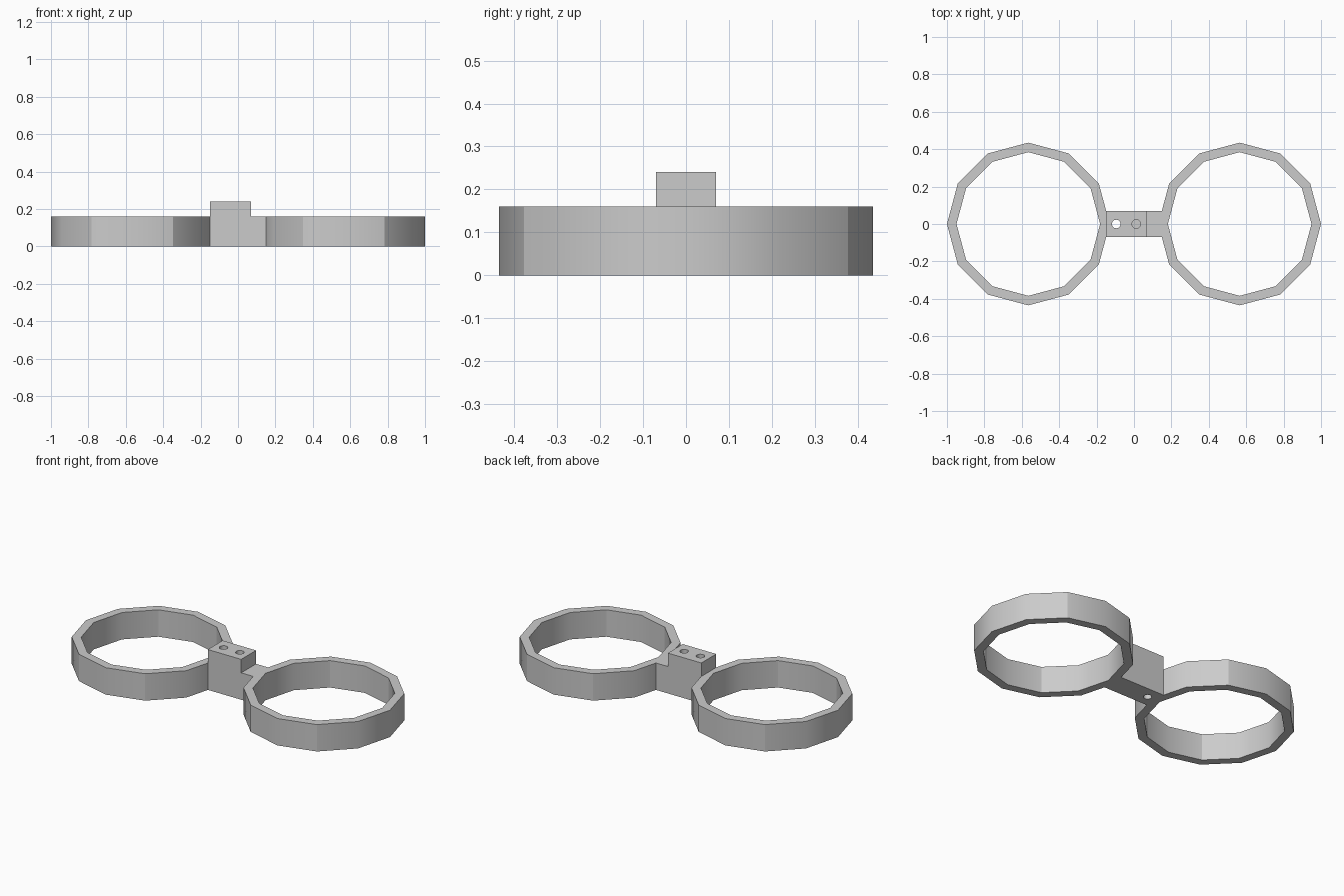
import bpy, bmesh, math
from mathutils import Matrix

if "Cube" in bpy.data.objects:
    bpy.data.objects.remove(bpy.data.objects["Cube"])

RING_X, OUTER, INNER, RING_H = 0.565, 0.435, 0.384, 0.16
HALF_W, TOP = 0.07, 0.24

grey = bpy.data.materials.new("plain_grey")
grey.use_nodes = True
colour = (0.6, 0.6, 0.6, 1)
grey.diffuse_color = colour
grey.node_tree.nodes["Principled BSDF"].inputs["Base Color"].default_value = colour


def make_object(name, bm):
    bmesh.ops.recalc_face_normals(bm, faces=bm.faces)
    mesh = bpy.data.meshes.new(name)
    bm.to_mesh(mesh)
    bm.free()
    mesh.materials.append(grey)
    obj = bpy.data.objects.new(name, mesh)
    bpy.context.collection.objects.link(obj)
    return obj


def circle(x, radius, sides, z):
    return [(x + radius * math.cos(math.tau * i / sides),
             radius * math.sin(math.tau * i / sides), z) for i in range(sides)]


def prism(name, points, direction):
    bm = bmesh.new()
    face = bm.faces.new([bm.verts.new(p) for p in points])
    grown = bmesh.ops.extrude_face_region(bm, geom=[face], use_keep_orig=True)["geom"]
    bmesh.ops.translate(bm, vec=direction, verts=[v for v in grown if isinstance(v, bmesh.types.BMVert)])
    return make_object(name, bm)


def ring(name, x):
    # Twelve-sided band: four loops joined into a closed wall
    bm = bmesh.new()
    loops = [[bm.verts.new(p) for p in circle(x, r, 12, z)]
             for r, z in ((OUTER, 0), (OUTER, RING_H), (INNER, RING_H), (INNER, 0))]
    for a, b in zip(loops, loops[1:] + loops[:1]):
        for i in range(12):
            j = (i + 1) % 12
            bm.faces.new((a[i], a[j], b[j], b[i]))
    return make_object(name, bm)


def combine(body, other, operation):
    mod = body.modifiers.new(operation.lower(), 'BOOLEAN')
    mod.operation, mod.object, mod.solver = operation, other, 'EXACT'
    bpy.context.view_layer.objects.active = body
    bpy.ops.object.modifier_apply(modifier=mod.name)
    bpy.data.objects.remove(other)


# Bridge with its raised mounting block
profile = [(-0.15, 0), (0.15, 0), (0.15, RING_H), (0.07, RING_H), (0.07, TOP), (-0.15, TOP)]
body = prism("double_ring_holder", [(x, -HALF_W, z) for x, z in profile], (0, 2 * HALF_W, 0))

# Rings on both sides
for side, name in ((-1, "right_ring"), (1, "left_ring")):
    combine(body, ring(name, side * RING_X), 'UNION')

# Two bolt holes through the block
for x in (-0.095, 0.012):
    combine(body, prism("hole_cutter", circle(x, 0.023, 24, -0.1), (0, 0, 0.5)), 'DIFFERENCE')

# Soft walls, with creases at the 60 degree corners of each ring
bm = bmesh.new()
bm.from_mesh(body.data)
bmesh.ops.remove_doubles(bm, verts=bm.verts, dist=0.0001)
bmesh.ops.dissolve_limit(bm, angle_limit=0.01, verts=bm.verts, edges=bm.edges)
for face in bm.faces:
    face.smooth = True
for edge in bm.edges:
    a, b = (v.co for v in edge.verts)
    upright = abs(a.z - b.z) > 0.1
    dx, y = abs(abs(a.x) - RING_X), abs(a.y)
    crease = upright and y > 0.3 and 0.15 < dx < 0.25
    edge.smooth = not (crease or edge.calc_face_angle(math.pi) > math.radians(31))
bm.to_mesh(body.data)
bm.free()
